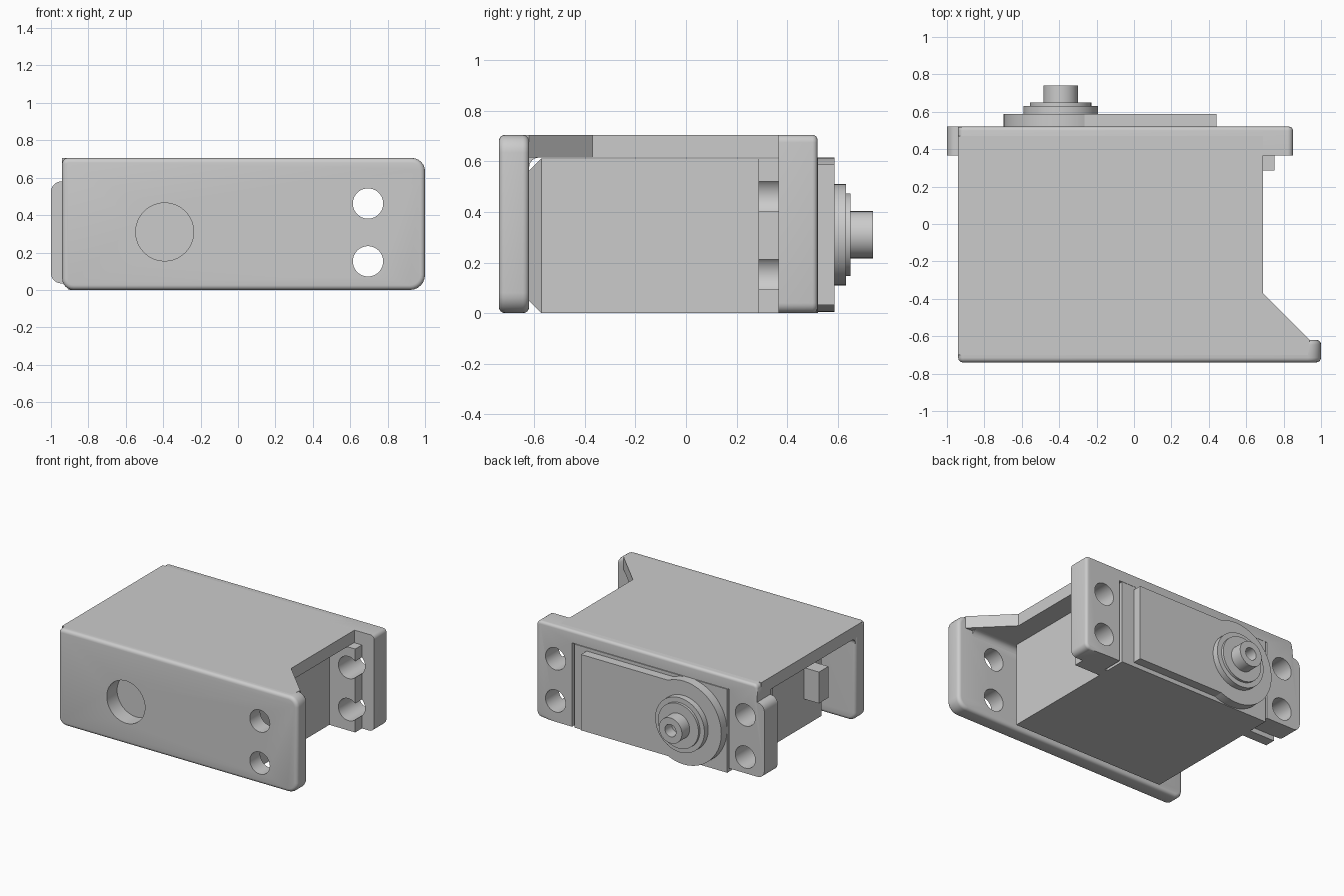
import bpy, bmesh, math
from mathutils import Vector

cube = bpy.data.objects.get("Cube")
if cube:
    bpy.data.objects.remove(cube, do_unlink=True)

grey = bpy.data.materials.new("plain grey")
grey.use_nodes = True
COLOR = (0.6, 0.6, 0.6, 1)
grey.diffuse_color = COLOR
grey.node_tree.nodes["Principled BSDF"].inputs["Base Color"].default_value = COLOR

MAPS = {"x": lambda u, v, w: (w, u, v),
        "y": lambda u, v, w: (u, w, v),
        "z": lambda u, v, w: (u, v, w)}


def rounded(corners, steps=6):
    """Outline from (u, v, radius) corners, with tangent arcs."""
    out = []
    for i, (u, v, r) in enumerate(corners):
        p = Vector((u, v))
        if not r:
            out.append(p)
            continue
        a = (Vector(corners[i - 1][:2]) - p).normalized()
        b = (Vector(corners[(i + 1) % len(corners)][:2]) - p).normalized()
        half = a.angle(b) / 2
        centre = p + (a + b).normalized() * (r / math.sin(half))
        start = p + a * (r / math.tan(half)) - centre
        end = p + b * (r / math.tan(half)) - centre
        for k in range(steps + 1):
            t = k / steps * math.pi / 2
            spoke = start * math.cos(t) + end * math.sin(t)
            out.append(centre + spoke.normalized() * r)
    return out


def circle(u, v, r, n=48):
    return [(u + r * math.cos(math.tau * k / n), v + r * math.sin(math.tau * k / n))
            for k in range(n)]


def rect(u0, u1, v0, v1):
    return [(u0, v0), (u1, v0), (u1, v1), (u0, v1)]


def prism(name, outline, axis, lo, hi, bevel=0, rule=None):
    """Extrude an outline along an axis; bevel the edges picked by rule."""
    bm = bmesh.new()
    face = bm.faces.new([bm.verts.new(MAPS[axis](p[0], p[1], lo)) for p in outline])
    ext = bmesh.ops.extrude_face_region(bm, geom=[face], use_keep_orig=True)
    bmesh.ops.translate(bm, vec=Vector(MAPS[axis](0, 0, hi - lo)),
                        verts=[g for g in ext["geom"] if isinstance(g, bmesh.types.BMVert)])
    bmesh.ops.recalc_face_normals(bm, faces=bm.faces)
    if bevel:
        edges = [e for e in bm.edges if rule(e)]
        bmesh.ops.bevel(bm, geom=edges, offset=bevel, segments=4, profile=0.5, affect="EDGES")
    mesh = bpy.data.meshes.new(name)
    bm.to_mesh(mesh)
    bm.free()
    obj = bpy.data.objects.new(name, mesh)
    bpy.context.collection.objects.link(obj)
    mesh.materials.append(grey)
    return obj


def drill(obj, holes, lo, hi):
    """Cut round holes (x, z, radius) along y."""
    for hole in holes:
        cutter = prism("cutter", circle(*hole), "y", lo, hi)
        cutter.hide_render = True
        mod = obj.modifiers.new("hole", "BOOLEAN")
        mod.operation, mod.object, mod.solver = "DIFFERENCE", cutter, "EXACT"
        bpy.context.view_layer.objects.active = obj
        bpy.ops.object.modifier_apply(modifier=mod.name)
        bpy.data.objects.remove(cutter, do_unlink=True)
    return obj


def rim(e):
    """Edges lying round the end caps of a y prism."""
    return abs(e.verts[0].co.y - e.verts[1].co.y) < 1e-5


HOLE = 0.081
RIGHT, LEFT, LOW, HIGH = 0.695, -0.845, 0.153, 0.462
SHAFT = (-0.392, 0.31)
right_holes = [(RIGHT, z, HOLE) for z in (LOW, HIGH)]
left_holes = [(LEFT, z, HOLE) for z in (LOW, HIGH)]
parts = []

# Bracket: front plate with access hole and screw holes
front = prism("front_plate", rounded([(-0.94, 0, 0.06), (1, 0, 0.08), (1, 0.705, 0.07),
              (-0.94, 0.705, 0.03)]), "y", -0.74, -0.62, 0.025, rim)
parts.append(drill(front, right_holes + [(*SHAFT, 0.155)], -0.9, -0.5))

# Bracket: top plate with the angled gusset, filleted into the front plate
parts.append(prism("top_plate", [(-0.94, -0.7), (0.93, -0.7), (0.94, -0.62), (0.69, -0.37),
             (0.69, 0.47), (-0.94, 0.47)], "z", 0.615, 0.705))
fillet = rounded([(-0.58, 0.615, 0), (-0.58, 0.62, 0), (-0.63, 0.62, 0), (-0.63, 0.575, 0),
                  (-0.62, 0.575, 0), (-0.62, 0.615, 0.038)])
parts.append(prism("corner_fillet", fillet, "x", -0.94, 0.88))

# Bracket: rear frame straddling the motor case
frame = rounded([(-0.94, 0.705, 0.03), (-0.94, 0.58, 0), (-1, 0.58, 0.055), (-1, 0.035, 0.055),
                 (-0.715, 0.035, 0), (-0.715, 0.615, 0), (0.56, 0.615, 0), (0.56, 0, 0),
                 (0.85, 0, 0.04), (0.85, 0.705, 0.03)])
rear = prism("rear_frame", frame, "y", 0.365, 0.52, 0.02,
             lambda e: rim(e) and all(v.co.y > 0.5 and (v.co.z > 0.67 or v.co.x > 0.8)
                                      for v in e.verts))
parts.append(drill(rear, right_holes + left_holes, 0.2, 0.7))

# Motor case with tapered end
parts.append(prism("motor_case", rect(-0.70, 0.54, 0, 0.612), "y", -0.572, 0.522))
end = prism("case_end", rect(-0.70, 0.54, 0, 0.612), "y", -0.62, -0.572)
for v in end.data.vertices:
    if v.co.y < -0.6:
        v.co.x = -0.08 + (v.co.x + 0.08) * 0.92
        v.co.z = 0.306 + (v.co.z - 0.306) * 0.84
parts.append(end)

# Mounting ears with open-edged holes, and cable exit
for name, x0, x1, holes in (("right_ear", 0.53, 0.75, right_holes),
                            ("left_ear", -0.905, -0.69, left_holes)):
    ear = prism(name, rect(x0, x1, 0, 0.612), "y", 0.287, 0.365)
    parts.append(drill(ear, holes, 0.1, 0.5))
parts.append(prism("cable_exit", rect(-0.82, -0.69, 0.2, 0.43), "y", -0.48, -0.37))

# Gear cover, stepped bearing and hollow output shaft
parts.append(prism("gear_cover", rect(SHAFT[0], 0.44, 0.032, 0.588), "y", 0.51, 0.588))
for name, r, lo, hi in (("round_cover", 0.306, 0.51, 0.588), ("bearing_base", 0.2, 0.58, 0.632),
                        ("bearing_collar", 0.164, 0.62, 0.65)):
    parts.append(prism(name, circle(*SHAFT, r), "y", lo, hi))
shaft = prism("output_shaft", circle(*SHAFT, 0.093), "y", 0.64, 0.74)
parts.append(drill(shaft, [(*SHAFT, 0.045)], 0.66, 0.9))

# Smooth the rounded faces, keep the hard edges
bpy.ops.object.select_all(action="DESELECT")
for obj in parts:
    obj.select_set(True)
bpy.context.view_layer.objects.active = parts[0]
bpy.ops.object.shade_smooth_by_angle(angle=math.radians(32))
